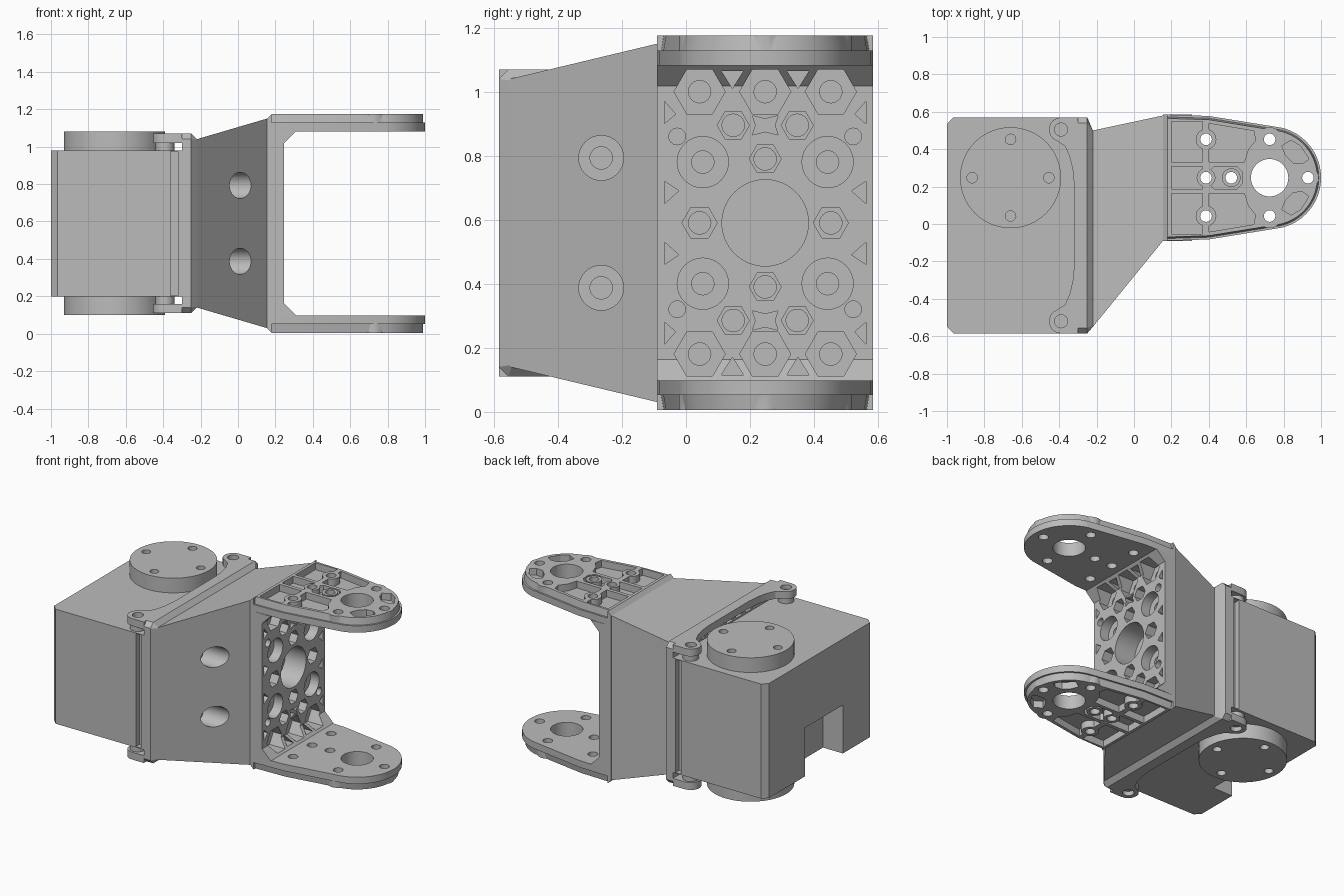
import bpy, bmesh
from math import cos, sin, pi, radians

cube = bpy.data.objects.get("Cube")
if cube:
    bpy.data.objects.remove(cube, do_unlink=True)

grey = bpy.data.materials.new("plain grey")
grey.use_nodes = True
grey.diffuse_color = (0.5, 0.5, 0.5, 1)
grey.node_tree.nodes["Principled BSDF"].inputs["Base Color"].default_value = (0.5, 0.5, 0.5, 1)

AXES = {"x": lambda p, d: (d, p[0], p[1]),
        "y": lambda p, d: (p[0], d, p[1]),
        "z": lambda p, d: (p[0], p[1], d)}
parts = []


def ring(cx, cy, r, n=32):
    return [(cx + r * cos(2 * pi * i / n), cy + r * sin(2 * pi * i / n)) for i in range(n)]


def rect(a0, a1, b0, b1, c=0.0):
    """Rectangle, with cut corners when c is given."""
    if not c:
        return [(a0, b0), (a1, b0), (a1, b1), (a0, b1)]
    return [(a0 + c, b0), (a1 - c, b0), (a1, b0 + c), (a1, b1 - c),
            (a1 - c, b1), (a0 + c, b1), (a0, b1 - c), (a0, b0 + c)]


def solid(name, axis, sections):
    """Loft through outlines of equal length: sections = [(outline, distance), ...]."""
    bm = bmesh.new()
    add_loft(bm, axis, sections)
    return finish(bm, name)


def add_loft(bm, axis, sections):
    loops = [[bm.verts.new(AXES[axis](p, d)) for p in pts] for pts, d in sections]
    bm.faces.new(loops[0])
    bm.faces.new(loops[-1])
    n = len(loops[0])
    for a, b in zip(loops, loops[1:]):
        for i in range(n):
            j = (i + 1) % n
            bm.faces.new((a[i], a[j], b[j], b[i]))


def finish(bm, name):
    bmesh.ops.recalc_face_normals(bm, faces=bm.faces)
    me = bpy.data.meshes.new(name)
    bm.to_mesh(me)
    bm.free()
    me.materials.append(grey)
    ob = bpy.data.objects.new(name, me)
    bpy.context.collection.objects.link(ob)
    parts.append(ob)
    return ob


def combine(target, axis, shapes, lo, hi, op="DIFFERENCE"):
    """Cut (or join) a set of separate prisms with the target."""
    bm = bmesh.new()
    for pts in shapes:
        add_loft(bm, axis, [(pts, lo), (pts, hi)])
    tool = finish(bm, "cutter")
    parts.remove(tool)
    mod = target.modifiers.new("cut", "BOOLEAN")
    mod.operation, mod.solver, mod.object = op, "EXACT", tool
    bpy.context.view_layer.update()
    dg = bpy.context.evaluated_depsgraph_get()
    me = bpy.data.meshes.new_from_object(target.evaluated_get(dg))
    target.modifiers.clear()
    target.data = me
    bpy.data.objects.remove(tool, do_unlink=True)


def flip(pts, centre):
    return [(x, 2 * centre - y) for x, y in pts]


MID = 0.59      # height of the horizontal symmetry plane
YA = 0.2475     # centre line of the fork
YB = -0.0075    # centre line of the motor body

# motor body with rear corner chamfers, cable notch and side slots
body = solid("motor_body", "z", [([(-1, -0.55), (-0.965, -0.585), (-0.3, -0.585),
                                   (-0.3, 0.57), (-0.965, 0.57), (-1, 0.535)], h) for h in (0.2, 0.98)])
combine(body, "z", [rect(-1.1, -0.85, -0.26, 0.15)], 0.1, 0.53)
combine(body, "z", [rect(-0.36, -0.32, -0.7, -0.545), rect(-0.36, -0.32, 0.53, 0.7)], 0.205, 0.975)

# output discs with four screw holes
for name, lo, hi in (("top_disc", 0.98, 1.08), ("bottom_disc", 0.2, 0.1)):
    disc = solid(name, "z", [(ring(-0.66, YA, 0.27, 64), lo), (ring(-0.66, YA, 0.27, 64), hi)])
    holes = [ring(-0.66 + a, YA + b, 0.028, 20)
             for a, b in ((0.205, 0), (-0.205, 0), (0, 0.205), (0, -0.205))]
    step = 1 if hi > lo else -1
    combine(disc, "z", holes, hi - 0.06 * step, hi + 0.05 * step)

# flange behind the motor, tapering into the neck
big = rect(-0.585, 0.57, 0.11, 1.07, 0.03)
small = rect(-0.55, 0.5, 0.14, 1.04, 0.005)
flange = solid("flange", "x", [(big, -0.3), (big, -0.25), (small, -0.22)])
slots = [rect(-0.28 + 0.1 * i, -0.21 + 0.1 * i, b, b + 0.03) for i in range(6) for b in (0.128, 1.022 - 0.032)]
combine(flange, "x", slots, -0.4, -0.26)

# screw ears reaching over the motor, top and bottom
half = [(-0.3, 0.5775)] + [(-0.39 + 0.065 * cos(radians(t)), 0.5125 + 0.065 * sin(radians(t)))
                           for t in range(90, 251, 20)]
half += [(-0.37, 0.425), (-0.345, 0.37), (-0.328, 0.3), (-0.32, 0.22)]
half = [(x, y + YB) for x, y in half]
outline = half + flip(half, YB)[::-1]
for name, lo, hi in (("top_ears", 1.02, 1.07), ("bottom_ears", 0.16, 0.11)):
    ears = solid(name, "z", [(outline, lo), (outline, hi)])
    step = 1 if hi > lo else -1
    combine(ears, "z", [ring(-0.39, YB + s * 0.5125, 0.035) for s in (-1, 1)], hi - 0.03 * step, hi + 0.05 * step)
    for s in (-1, 1):
        solid("ear_spacer", "z", [(ring(-0.39, YB + s * 0.5125, 0.05), h) for h in (lo, lo - 0.04 * step)])

# neck between flange and fork, with two counterbored holes
neck = solid("neck", "x", [(rect(-0.55, 0.5, 0.14, 1.04), -0.22),
                           (rect(-0.09, 0.58, 0.03, 1.15), 0.155)])
for r, depth in ((0.07, -0.12), (0.035, -0.19)):
    combine(neck, "x", [ring(-0.265, z, r) for z in (0.387, 0.793)], depth, 0.3)

# fork base with chamfered corners
side = [(0.155, 0.03), (0.18, 0.005), (0.18, 0.098), (0.31, 0.098), (0.245, 0.163)]
base = solid("fork_base", "y", [(side + flip(side, MID)[::-1], y) for y in (-0.09, 0.585)])


def mirrored(shapes):
    """Repeat the outlines in all four quadrants around the fork centre."""
    out = []
    for pts in shapes:
        seen = set()
        for s in (1, -1):
            for t in (1, -1):
                new = [(YA + s * a, MID + t * b) for a, b in pts]
                key = (round(sum(p[0] for p in new), 3), round(sum(p[1] for p in new), 3))
                if key not in seen:
                    seen.add(key)
                    out.append(new)
    return out


# honeycomb recesses in the fork base
cells = [(0, 0.41, 0.08, 6), (0.205, 0.41, 0.08, 6), (0.1, 0.305, 0.05, 6), (0, 0.2, 0.05, 6),
         (0.195, 0.19, 0.08, 32), (0.205, 0, 0.055, 6)]
recesses = [ring(a, b, r, n) for a, b, r, n in cells]
recesses += [[(0.068, 0.475), (0.137, 0.475), (0.1025, 0.42)],
             [(0.27, 0.1), (0.315, 0.13), (0.315, 0.06)],
             [(0.315, 0.31), (0.315, 0.38), (0.28, 0.34)],
             [(-0.04, 0.275), (0, 0.285), (0.04, 0.275), (0.03, 0.305),
              (0.04, 0.335), (0, 0.325), (-0.04, 0.335), (-0.03, 0.305)]]
combine(base, "x", mirrored(recesses), 0.18, 0.3)
bores = mirrored([ring(a, b, 0.035, 24) for a, b, r, n in cells] + [ring(0.275, 0.27, 0.026, 24)])
bores.append(ring(YA, MID, 0.135, 64))
for ob in (base, neck):
    combine(ob, "x", bores, 0.09, 0.3)

# fork arms: floor plate, ribbed outer layer, bosses and holes


def arm_outline(inset):
    pts = [(0.18, 0.337 - inset), (0.4, 0.33 - inset)]
    pts += [(0.725 + (0.275 - inset) * cos(radians(t)), (0.275 - inset) * sin(radians(t)))
            for t in range(76, 0, -4)]
    return [(x, YA + y) for x, y in pts + [(1 - inset, 0)] + [(x, -y) for x, y in pts[::-1]]]


pair = [rect(0.2, 0.365, 0.085, 0.3),
        [(0.4, 0.085), (0.59, 0.085), (0.61, 0.15), (0.65, 0.2), (0.64, 0.25), (0.4, 0.29)],
        [(0.79, 0.17), (0.84, 0.2), (0.89, 0.17), (0.935, 0.1), (0.9, 0.075), (0.85, 0.08), (0.81, 0.12)]]
pockets = [[(x, YA + s * y) for x, y in pts] for pts in pair for s in (1, -1)]
pockets += [rect(0.2, 0.365, YA - 0.06, YA + 0.06), rect(0.4, 0.58, YA - 0.06, YA + 0.06, 0.03)]
screws = [(0.385, 0.205, 0.055), (0.385, -0.205, 0.055), (0.385, 0, 0.05), (0.52, 0, 0.05),
          (0.725, 0.205, 0.065), (0.725, -0.205, 0.065), (0.93, 0, 0.058)]
holes = [ring(x, YA + y, 0.031, 24) for x, y, r in screws] + [ring(0.725, YA, 0.1, 48)]
for name, inner, mid, outer in (("top_arm", 1.082, 1.128, 1.175), ("bottom_arm", 0.098, 0.052, 0.005)):
    floor = solid(name + "_floor", "z", [(arm_outline(0), inner), (arm_outline(0), mid)])
    combine(floor, "z", holes, -0.1, 1.3)
    ribs = solid(name + "_ribs", "z", [(arm_outline(0.012), mid), (arm_outline(0.02), outer)])
    combine(ribs, "z", pockets, mid + (mid - outer), outer + (outer - mid))
    combine(ribs, "z", [ring(x, YA + y, r) for x, y, r in screws], mid, outer, "UNION")
    combine(ribs, "z", holes, -0.1, 1.3)

# smooth round walls, keep edges crisp
bpy.ops.object.select_all(action="DESELECT")
for ob in parts:
    ob.select_set(True)
bpy.context.view_layer.objects.active = parts[0]
bpy.ops.object.shade_smooth_by_angle(angle=radians(25))
